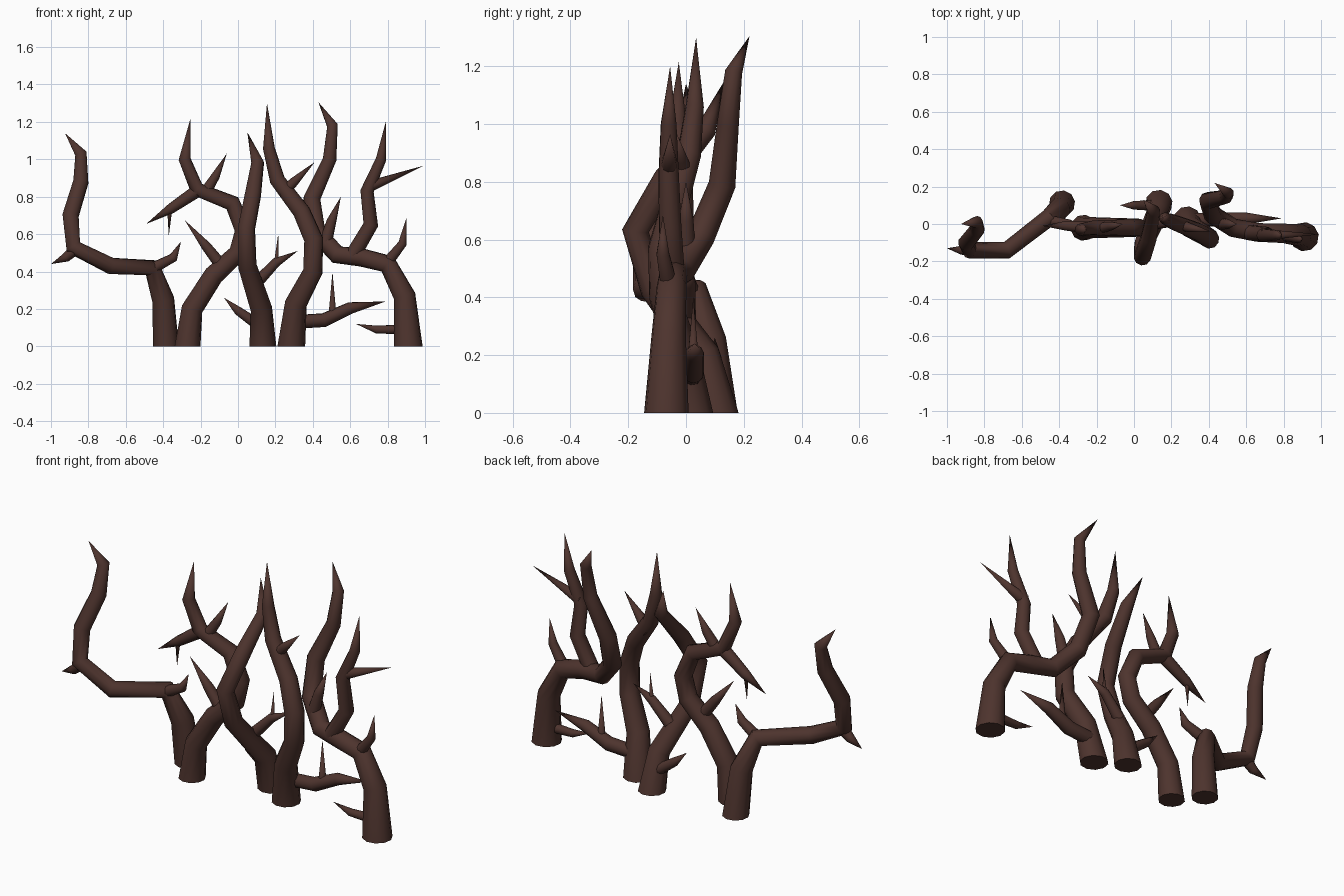
import bpy
import bmesh
import math
from mathutils import Vector

SIDES = 10

if "Cube" in bpy.data.objects:
    bpy.data.objects.remove(bpy.data.objects["Cube"], do_unlink=True)

# One dark bark colour for everything
bark = bpy.data.materials.new("dark_bark")
bark.use_nodes = True
bark_colour = (0.076, 0.034, 0.027, 1)
bark.diffuse_color = bark_colour
shader = bark.node_tree.nodes["Principled BSDF"]
shader.inputs["Base Color"].default_value = bark_colour
shader.inputs["Roughness"].default_value = 0.9


def sweep(name, points, radii, start_direction=None):
    """Sweep a tapering round section along a path and end it in a sharp tip."""
    path = [Vector(p) for p in points]
    last = len(path) - 1
    bm = bmesh.new()
    rings = []
    direction = start_direction or (path[1] - path[0]).normalized()
    side = direction.orthogonal().normalized()
    for i in range(last):
        if i > 0:
            before = (path[i] - path[i - 1]).normalized()
            after = (path[i + 1] - path[i]).normalized()
            new_direction = (before + after).normalized()
            side.rotate(direction.rotation_difference(new_direction))
            direction = new_direction
        up = direction.cross(side)
        ring = []
        for k in range(SIDES):
            angle = math.tau * k / SIDES
            offset = side * math.cos(angle) + up * math.sin(angle)
            ring.append(bm.verts.new(path[i] + offset * radii[i]))
        rings.append(ring)

    # Skin neighbouring rings, close the base and draw the end to a point
    bm.faces.new(list(reversed(rings[0])))
    tip = bm.verts.new(path[last])
    for k in range(SIDES):
        n = (k + 1) % SIDES
        for low, high in zip(rings, rings[1:]):
            bm.faces.new((low[k], low[n], high[n], high[k]))
        bm.faces.new((rings[-1][k], rings[-1][n], tip))
    bmesh.ops.recalc_face_normals(bm, faces=bm.faces)

    mesh = bpy.data.meshes.new(name)
    bm.to_mesh(mesh)
    bm.free()
    mesh.materials.append(bark)
    obj = bpy.data.objects.new(name, mesh)
    bpy.context.collection.objects.link(obj)
    bpy.ops.object.select_all(action='DESELECT')
    obj.select_set(True)
    bpy.context.view_layer.objects.active = obj
    bpy.ops.object.shade_smooth_by_angle(angle=math.radians(50))
    return obj


def trunk(name, points, radii):
    """A main stem with a level cut foot on the ground."""
    return sweep(name, points, radii, Vector((0, 0, 1)))


def twig(name, radius, *points):
    """A thin side shoot that narrows evenly along its path."""
    count = len(points) - 1
    return sweep(name, points, [radius * (1 - 0.45 * i / count) for i in range(count)])


# Main trunks, from the model's right to its left
trunk("far_right_trunk",
      [(-.385, .11, 0), (-.40, .08, .25), (-.46, .03, .42), (-.68, -.14, .43),
       (-.88, -.14, .53), (-.895, -.10, .70), (-.84, -.03, .88),
       (-.84, .01, 1.03), (-.925, 0, 1.14)],
      [.07, .06, .048, .046, .045, .045, .042, .033])
trunk("right_trunk",
      [(-.27, -.02, 0), (-.245, -.02, .20), (-.13, -.02, .38), (0, -.02, .50),
       (.03, -.02, .62), (-.03, -.02, .765), (-.22, -.02, .84),
       (-.285, -.03, 1.0), (-.255, -.025, 1.215)],
      [.07, .058, .054, .05, .048, .045, .04, .033])
trunk("middle_trunk",
      [(.133, .11, 0), (.125, .06, .20), (.05, -.11, .43), (.045, -.175, .63),
       (.08, -.07, .81), (.105, .07, .98), (.05, .13, 1.145)],
      [.073, .058, .05, .047, .044, .035])
trunk("left_trunk",
      [(.285, .02, 0), (.31, -.02, .23), (.40, -.075, .40), (.405, -.08, .57),
       (.34, -.04, .72), (.21, .01, .89), (.165, .03, 1.06), (.155, .035, 1.30)],
      [.075, .06, .053, .052, .048, .042, .032])
trunk("far_left_trunk",
      [(.91, -.068, 0), (.89, -.06, .27), (.80, -.05, .44), (.66, -.045, .475),
       (.53, -.02, .49), (.42, .05, .61), (.395, .125, .79), (.49, .145, 1.0),
       (.505, .165, 1.18), (.43, .22, 1.305)],
      [.078, .06, .052, .05, .05, .05, .047, .038, .03])

# Large fork growing up from the far left trunk
sweep("far_left_fork",
      [(.61, -.045, .48), (.71, -.055, .65), (.69, -.06, .83),
       (.765, -.06, 1.0), (.79, -.055, 1.20)],
      [.042, .04, .036, .028])

# Shoots on the far right trunk
twig("far_right_inner_shoot", .032, (-.47, .02, .41), (-.345, .0, .475), (-.305, .0, .56))
twig("far_right_outer_thorn", .032, (-.87, -.14, .52), (-.92, -.14, .475), (-1, -.13, .44))

# Shoots on the right trunk
twig("right_lower_thorn", .034, (-.08, -.02, .42), (-.17, -.02, .535), (-.285, -.02, .675))
twig("right_upper_shoot", .035, (-.22, -.02, .83), (-.36, -.01, .735), (-.49, -.01, .655))
twig("right_hanging_thorn", .014, (-.365, -.01, .735), (-.37, -.01, .59))
twig("right_top_thorn", .03, (-.17, -.02, .83), (-.12, -.01, .91), (-.06, 0, 1.03))

# Shoots on the middle trunk
twig("middle_low_thorn", .03, (.10, .10, .12), (.0, .10, .19), (-.075, .10, .26))
twig("middle_side_shoot", .032, (.10, .0, .34), (.205, .01, .45), (.32, .01, .51))
twig("middle_side_thorn", .013, (.205, .01, .445), (.215, .01, .60))

# Shoots on the left trunk
twig("left_upper_thorn", .032, (.23, .0, .81), (.30, -.02, .88), (.41, -.04, .985))
sweep("left_low_branch",
      [(.30, .02, .13), (.46, .025, .14), (.60, .03, .205), (.79, .03, .24)],
      [.037, .038, .032])
twig("left_low_thorn", .022, (.505, .025, .16), (.505, .025, .40))

# Shoots on the far left trunk and its fork
twig("far_left_inner_thorn", .034, (.47, .0, .56), (.50, .0, .67), (.55, .0, .80))
twig("far_left_shoulder_shoot", .03, (.80, -.06, .45), (.88, -.08, .55), (.90, -.08, .685))
twig("far_left_low_thorn", .027, (.88, -.06, .09), (.74, -.06, .09), (.63, -.06, .12))
twig("fork_thorn", .032, (.69, -.058, .85), (.99, -.055, .965))
